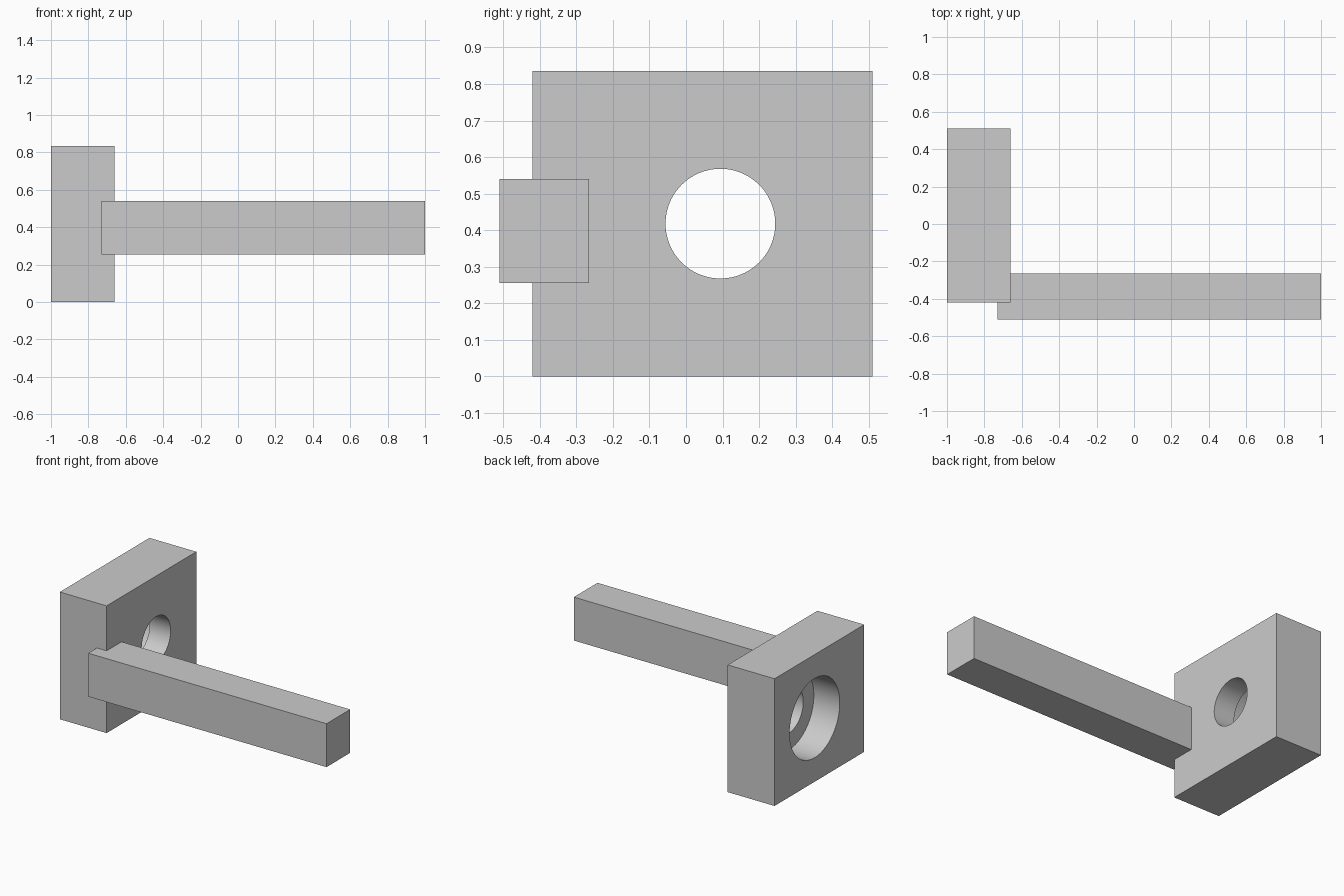
import bpy
from math import pi, radians

default = bpy.data.objects.get("Cube")
if default:
    bpy.data.objects.remove(default, do_unlink=True)

GREY = (0.6, 0.6, 0.6, 1.0)
grey = bpy.data.materials.new("plain_grey")
grey.use_nodes = True
grey.diffuse_color = GREY
grey.node_tree.nodes["Principled BSDF"].inputs["Base Color"].default_value = GREY


def add_box(name, low, high):
    """Box between two opposite corners."""
    centre = [(a + b) / 2 for a, b in zip(low, high)]
    bpy.ops.mesh.primitive_cube_add(size=1, location=centre)
    box = bpy.context.object
    box.name = name
    box.scale = [b - a for a, b in zip(low, high)]
    bpy.ops.object.transform_apply(location=False, rotation=False, scale=True)
    box.data.materials.append(grey)
    return box


def bore(target, radius, x_start, x_end, y, z):
    """Cut a round hole along x through the target."""
    bpy.ops.mesh.primitive_cylinder_add(
        vertices=96, radius=radius, depth=x_end - x_start,
        location=((x_start + x_end) / 2, y, z), rotation=(0, pi / 2, 0))
    cutter = bpy.context.object
    cutter.name = "hole_cutter"
    cutter.hide_render = True
    cutter.data.materials.append(grey)
    cut = target.modifiers.new("hole", "BOOLEAN")
    cut.operation = "DIFFERENCE"
    cut.solver = "EXACT"
    cut.object = cutter
    bpy.ops.object.select_all(action="DESELECT")
    bpy.context.view_layer.objects.active = target
    target.select_set(True)
    bpy.ops.object.modifier_apply(modifier=cut.name)
    bpy.data.objects.remove(cutter, do_unlink=True)


# Square block with a stepped hole, wide on its outer side
block = add_box("block", (-1, -0.42, 0), (-0.66, 0.51, 0.835))
HOLE_Y, HOLE_Z = 0.094, 0.418
bore(block, 0.15, -1.2, -0.5, HOLE_Y, HOLE_Z)
bore(block, 0.26, -1.2, -0.812, HOLE_Y, HOLE_Z)
bpy.ops.object.shade_smooth_by_angle(angle=radians(30))

# Long arm let into the front corner of the block
add_box("arm", (-0.73, -0.51, 0.255), (1, -0.265, 0.54))
